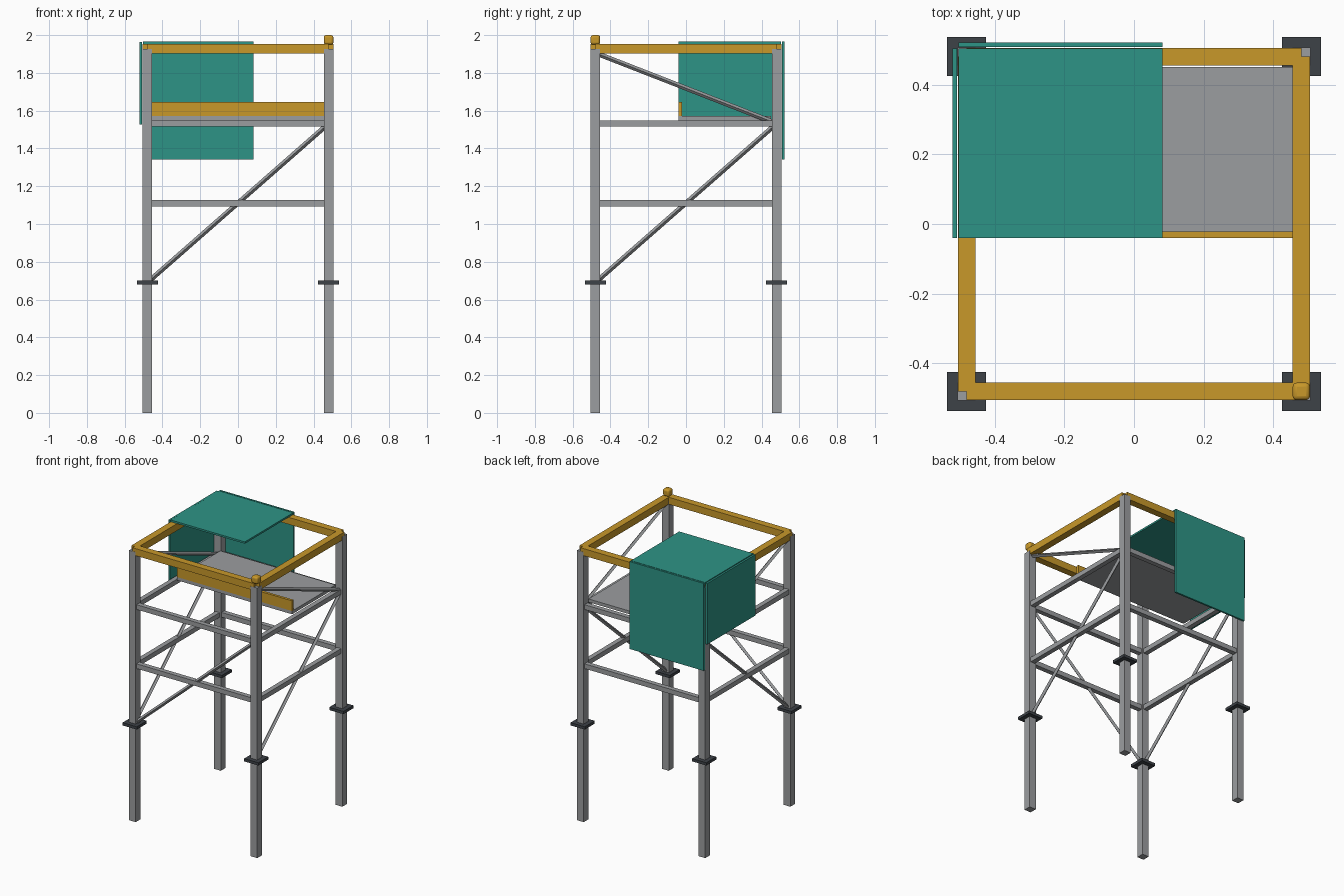
import bpy
from mathutils import Vector, Matrix
from math import radians

if "Cube" in bpy.data.objects:
    bpy.data.objects.remove(bpy.data.objects["Cube"], do_unlink=True)


def material(name, r, g, b):
    m = bpy.data.materials.new(name)
    m.use_nodes = True
    m.diffuse_color = (r, g, b, 1)
    m.node_tree.nodes["Principled BSDF"].inputs["Base Color"].default_value = (r, g, b, 1)
    return m


steel = material("steel grey", 0.33, 0.34, 0.35)
yellow = material("safety yellow", 0.58, 0.315, 0.023)
teal = material("teal tarp", 0.027, 0.296, 0.238)
dark = material("dark collar", 0.047, 0.054, 0.064)


def box(name, x, y, z, mat):
    """Box from (low, high) ranges on each axis."""
    bpy.ops.mesh.primitive_cube_add(size=1)
    o = bpy.context.object
    o.name = name
    lo, hi = (Vector(p) for p in zip(x, y, z))
    o.data.transform(Matrix.Translation((lo + hi) / 2) @ Matrix.Diagonal((*(hi - lo), 1)))
    o.data.materials.append(mat)
    return o


def around(c, half):
    return (c - half, c + half)


def strut(name, a, b, radius):
    """Square bar set on edge between two points."""
    a, b = Vector(a), Vector(b)
    d = b - a
    bpy.ops.mesh.primitive_cylinder_add(vertices=4, radius=radius, depth=d.length)
    o = bpy.context.object
    o.name = name
    turn = d.to_track_quat('Z', 'Y').to_matrix().to_4x4()
    o.data.transform(Matrix.Translation((a + b) / 2) @ turn)
    o.data.materials.append(steel)
    return o


C = 0.48            # leg centre line
LOW, MID, DECK, TOP = 0.69, 1.11, 1.532, 1.927

# Legs and collars
for sx, side in ((-1, "right"), (1, "left")):
    for sy, end in ((-1, "front"), (1, "back")):
        x, y = sx * C, sy * C
        box(f"{end}_{side}_leg", around(x, 0.026), around(y, 0.026), (0, TOP), steel)
        box(f"{end}_{side}_collar", around(x, 0.056), around(y, 0.056), around(LOW, 0.01), dark)

# Horizontal braces and top rails on all four sides
span = (-C, C)
for name, z, half, mat in (("lower_brace", MID, 0.017, steel),
                           ("upper_brace", DECK, 0.017, steel),
                           ("top_rail", TOP, 0.025, yellow)):
    for s, end, side in ((-1, "front", "right"), (1, "back", "left")):
        box(f"{end}_{name}", span, around(s * C, half), around(z, half), mat)
        box(f"{side}_{name}", around(s * C, half), span, around(z, half), mat)

# Diagonal struts: front and both sides, the back stays open
strut("front_diagonal", (-C, -C, LOW), (C, -C, DECK), 0.013)
for x, side in ((-C, "right"), (C, "left")):
    strut(f"{side}_diagonal", (x, -C, LOW), (x, C, DECK), 0.013)
    strut(f"{side}_upper_diagonal", (x, -C, 1.906), (x, C, DECK), 0.013)

# Deck with toe board
box("deck", (-0.455, 0.455), (-0.04, 0.45), (1.549, 1.572), steel)
box("toe_board", (-0.455, 0.455), (-0.04, -0.021), (1.572, 1.645), yellow)

# Tarp panels
box("roof_panel", (-0.504, 0.082), (-0.04, 0.504), (1.953, 1.966), teal)
box("back_panel", (-0.504, 0.082), (0.508, 0.521), (1.342, 1.966), teal)
box("side_panel", (-0.521, -0.508), (-0.04, 0.504), (1.528, 1.963), teal)

# Rounded beacon on the front corner
beacon = box("corner_beacon", around(C, 0.025), around(-C, 0.025), (1.95, 2.0), yellow)
bevel = beacon.modifiers.new("rounding", 'BEVEL')
bevel.width = 0.012
bevel.segments = 3
bpy.context.view_layer.objects.active = beacon
bpy.ops.object.shade_smooth_by_angle(angle=radians(30))
